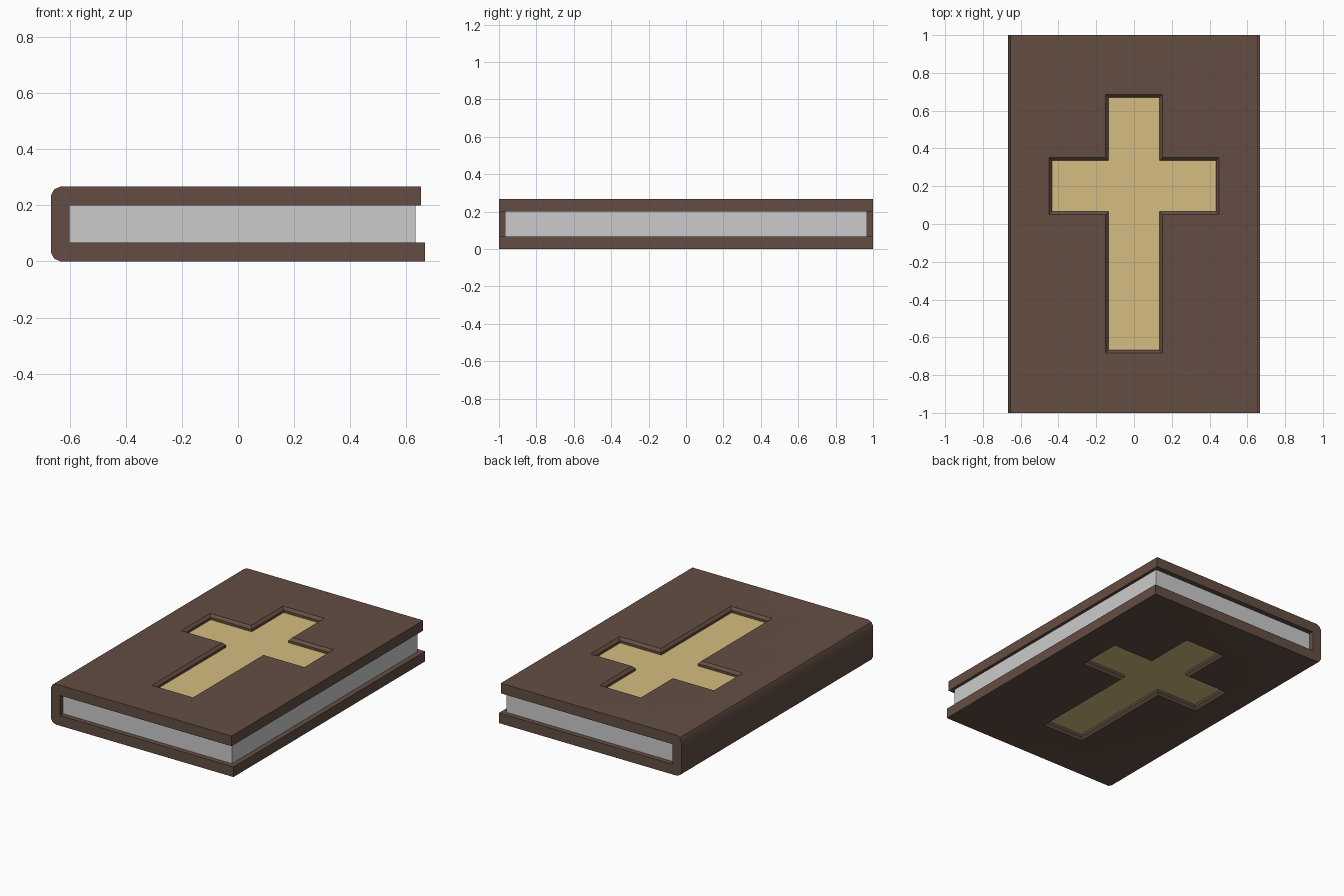
import bpy, bmesh

if "Cube" in bpy.data.objects:
    bpy.data.objects.remove(bpy.data.objects["Cube"])

TOP, DEPTH, BEVEL = 0.267, 0.034, 0.0167


def material(name, rgb):
    m = bpy.data.materials.new(name)
    m.diffuse_color = (*rgb, 1)
    m.use_nodes = True
    m.node_tree.nodes["Principled BSDF"].inputs["Base Color"].default_value = m.diffuse_color
    return m


def loft(name, loops, mat=None):
    """Closed solid through a stack of matching 3D outlines."""
    bm = bmesh.new()
    rings = [[bm.verts.new(p) for p in loop] for loop in loops]
    for a, b in zip(rings, rings[1:]):
        for i in range(len(a)):
            j = (i + 1) % len(a)
            bm.faces.new((a[i], a[j], b[j], b[i]))
    bm.faces.new(rings[0][::-1])
    bm.faces.new(rings[-1])
    bmesh.ops.recalc_face_normals(bm, faces=bm.faces)
    me = bpy.data.meshes.new(name)
    bm.to_mesh(me)
    bm.free()
    ob = bpy.data.objects.new(name, me)
    bpy.context.collection.objects.link(ob)
    if mat:
        me.materials.append(mat)
    return ob


def cross(z, o=0.0):
    """Cross outline at height z, grown outwards by o."""
    a, b = 0.134 + o, 0.434 + o
    t, u, l, d = 0.669 + o, 0.335 + o, 0.067 - o, -0.667 - o
    half = [(a, d), (a, l), (b, l), (b, u), (a, u), (a, t)]
    pts = half + [(-x, y) for x, y in reversed(half)]
    return [(x, y, z) for x, y in pts]


leather = material("leather", (0.127, 0.076, 0.056))
gold = material("gold", (0.67, 0.51, 0.22))

# Wrap-around cover: C-shaped profile with a rounded spine
profile = [(0.667, 0), (-0.632, 0), (-0.655, 0.01), (-0.667, 0.034),
           (-0.667, 0.233), (-0.655, 0.257), (-0.632, TOP), (0.653, TOP),
           (0.653, 0.2), (-0.6, 0.2), (-0.6, 0.067), (0.667, 0.067)]
cover = loft("cover", [[(x, y, z) for x, z in profile] for y in (-1, 1)], leather)

# Bevelled cross recess with gold inlay, on both faces of the cover
for side, surface, s in (("front", TOP, 1), ("back", 0, -1)):
    floor = surface - s * DEPTH
    cutter = loft(side + "_recess_cutter",
                  [cross(floor), cross(surface - s * BEVEL),
                   cross(surface + s * BEVEL, 2 * BEVEL)], leather)
    cutter.hide_render = True
    cutter.hide_set(True)
    mod = cover.modifiers.new(side + "_recess", 'BOOLEAN')
    mod.operation, mod.solver, mod.object = 'DIFFERENCE', 'EXACT', cutter
    loft(side + "_cross_inlay", [cross(floor), cross(floor + s * 0.002)], gold)

# Apply the recesses and drop the cutters
bpy.context.view_layer.objects.active = cover
cover.select_set(True)
for mod in list(cover.modifiers):
    cutter = mod.object
    bpy.ops.object.modifier_apply(modifier=mod.name)
    bpy.data.objects.remove(cutter)
bpy.ops.object.shade_smooth_by_angle(angle=0.6)

# Page block
rect = [(-0.6, -0.967), (0.633, -0.967), (0.633, 0.967), (-0.6, 0.967)]
loft("pages", [[(x, y, z) for x, y in rect] for z in (0.067, 0.2)])
